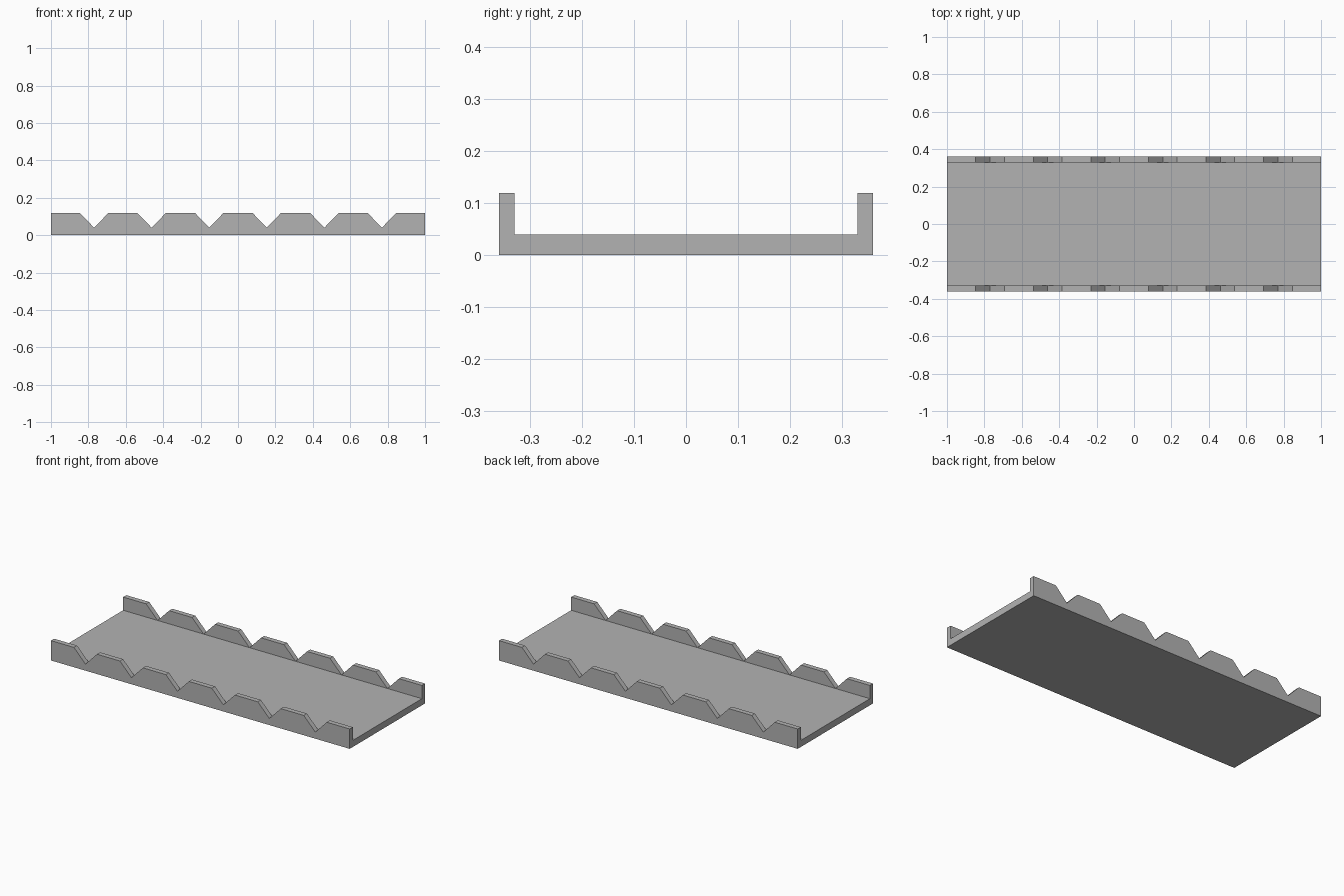
import bpy
import bmesh

# Remove the default cube
cube = bpy.data.objects.get("Cube")
if cube:
    bpy.data.objects.remove(cube, do_unlink=True)

HALF_LENGTH, HALF_WIDTH = 1.0, 0.36
WALL, FLOOR_TOP, WALL_TOP = 0.03, 0.04, 0.12
NOTCHES = 6
STEP = 1 / 13  # half the width of one notch

# Plain grey material
grey = bpy.data.materials.new("plain_grey")
grey.use_nodes = True
colour = (0.45, 0.45, 0.45, 1)
grey.diffuse_color = colour
grey.node_tree.nodes["Principled BSDF"].inputs["Base Color"].default_value = colour

# Notched side outline in x and z, one V for each notch
outline = [(-HALF_LENGTH, WALL_TOP)]
for i in range(NOTCHES):
    middle = (i - (NOTCHES - 1) / 2) * 4 * STEP
    outline += [(middle - STEP, WALL_TOP), (middle, FLOOR_TOP), (middle + STEP, WALL_TOP)]
outline += [(HALF_LENGTH, WALL_TOP), (HALF_LENGTH, 0), (-HALF_LENGTH, 0)]


def extrude_outline(name, points, y_start, y_end):
    """Extrude an x-z outline along y into a closed solid."""
    bm = bmesh.new()
    face = bm.faces.new([bm.verts.new((x, y_start, z)) for x, z in points])
    swept = bmesh.ops.extrude_face_region(bm, geom=[face])["geom"]
    moved = [v for v in swept if isinstance(v, bmesh.types.BMVert)]
    bmesh.ops.translate(bm, verts=moved, vec=(0, y_end - y_start, 0))
    bmesh.ops.recalc_face_normals(bm, faces=bm.faces)
    mesh = bpy.data.meshes.new(name)
    bm.to_mesh(mesh)
    bm.free()
    mesh.materials.append(grey)
    obj = bpy.data.objects.new(name, mesh)
    bpy.context.collection.objects.link(obj)
    return obj


# Flat floor between the walls
inner = HALF_WIDTH - WALL
floor_outline = [(-HALF_LENGTH, 0), (HALF_LENGTH, 0),
                 (HALF_LENGTH, FLOOR_TOP), (-HALF_LENGTH, FLOOR_TOP)]
extrude_outline("floor", floor_outline, -inner, inner)

# Notched walls along both long sides
extrude_outline("front_wall", outline, -HALF_WIDTH, -inner)
extrude_outline("back_wall", outline, inner, HALF_WIDTH)
